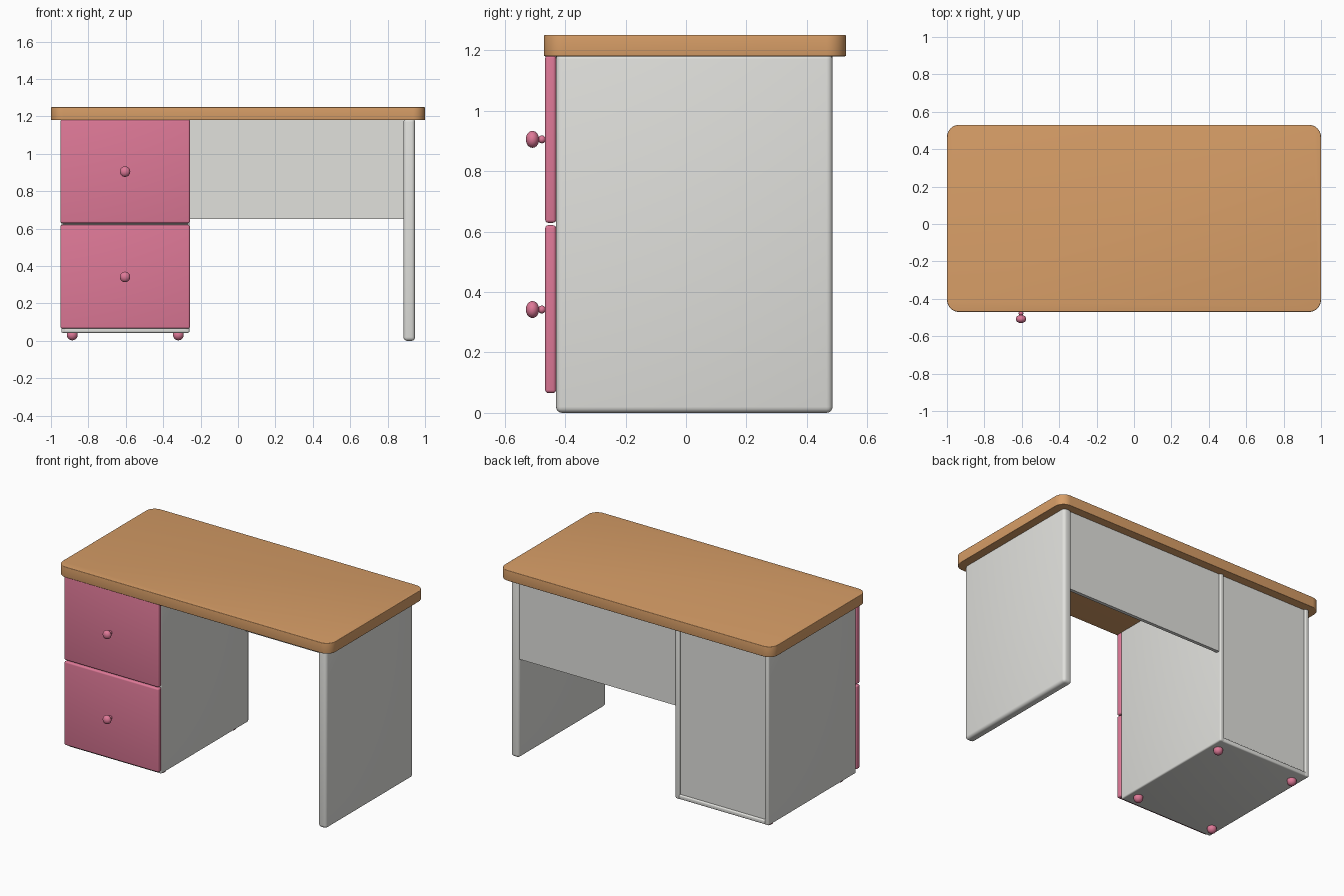
import bpy, bmesh, math
from mathutils import Matrix

if "Cube" in bpy.data.objects:
    bpy.data.objects.remove(bpy.data.objects["Cube"])


def material(name, rgb):
    m = bpy.data.materials.new(name)
    m.diffuse_color = (*rgb, 1)
    m.use_nodes = True
    m.node_tree.nodes["Principled BSDF"].inputs["Base Color"].default_value = m.diffuse_color
    return m


WOOD = material("warm_wood", (0.68, 0.34, 0.135))
PINK = material("rose_pink", (0.73, 0.19, 0.31))
GREY = material("pale_grey", (0.75, 0.75, 0.72))


def finish(name, bm, mat):
    me = bpy.data.meshes.new(name)
    bm.to_mesh(me)
    bm.free()
    me.materials.append(mat)
    ob = bpy.data.objects.new(name, me)
    bpy.context.collection.objects.link(ob)
    bpy.ops.object.select_all(action='DESELECT')
    bpy.context.view_layer.objects.active = ob
    ob.select_set(True)
    bpy.ops.object.shade_smooth_by_angle(angle=math.radians(35))
    return ob


def board(name, x, y, z, mat, bevel=0.008, corner=0):
    """Box between (min, max) pairs, with optional rounded upright corners."""
    bm = bmesh.new()
    bmesh.ops.create_cube(bm, size=1)
    for v in bm.verts:
        v.co = [r[0] if c < 0 else r[1] for r, c in zip((x, y, z), v.co)]
    if corner:
        upright = [e for e in bm.edges
                   if abs(e.verts[0].co.z - e.verts[1].co.z) > 1e-4]
        bmesh.ops.bevel(bm, geom=upright, offset=corner, segments=10,
                        profile=0.5, affect='EDGES')
        rim = [e for e in bm.edges
               if abs(e.verts[0].co.z - e.verts[1].co.z) < 1e-4]
    else:
        rim = bm.edges[:]
    if bevel:
        bmesh.ops.bevel(bm, geom=rim, offset=bevel, segments=4,
                        profile=0.5, affect='EDGES')
    return finish(name, bm, mat)


def ball(bm, centre, radii):
    bmesh.ops.create_uvsphere(bm, u_segments=24, v_segments=14, radius=1,
                              matrix=Matrix.Translation(centre) @ Matrix.Diagonal((*radii, 1)))


BACK, FRONT, UNDER = 0.485, -0.43, 1.18

# Table top
board("table_top", (-1, 1), (-0.47, 0.53), (UNDER, 1.25), WOOD, 0.004, 0.065)

# Right leg and the panel behind the knees
board("leg_panel", (0.885, 0.947), (FRONT, BACK), (0, UNDER + 0.01), GREY, 0.02)
board("back_panel", (-0.27, 0.9), (0.452, 0.474), (0.653, UNDER + 0.005), GREY, 0)

# Drawer cabinet carcass
for side, x in (("left", (-0.945, -0.915)), ("right", (-0.29, -0.26))):
    board(f"cabinet_{side}_side", x, (FRONT, BACK), (0.043, UNDER + 0.01), GREY, 0.009)
board("cabinet_base", (-0.94, -0.265), (FRONT, BACK - 0.002), (0.043, 0.073), GREY, 0.009)
board("cabinet_back", (-0.92, -0.285), (0.45, 0.472), (0.06, UNDER + 0.005), GREY, 0)
board("cabinet_divider", (-0.92, -0.285), (FRONT + 0.001, 0.455), (0.609, 0.639), GREY, 0)

# Drawer fronts with knobs
for i, (z0, z1, knob_z) in enumerate(((0.066, 0.621, 0.342), (0.629, 1.183, 0.905))):
    label = ("lower", "upper")[i]
    board(f"{label}_drawer_front", (-0.949, -0.257), (-0.466, FRONT), (z0, z1), PINK, 0.01)
    bm = bmesh.new()
    ball(bm, (-0.604, -0.508, knob_z), (0.028, 0.022, 0.028))
    ball(bm, (-0.604, -0.477, knob_z), (0.013, 0.013, 0.013))
    finish(f"{label}_drawer_knob", bm, PINK)

# Ball feet under the cabinet
for sx, x in (("left", -0.886), ("right", -0.319)):
    for sy, y in (("front", -0.34), ("back", 0.395)):
        bm = bmesh.new()
        ball(bm, (x, y, 0.032), (0.029, 0.029, 0.029))
        finish(f"{sy}_{sx}_foot", bm, PINK)
